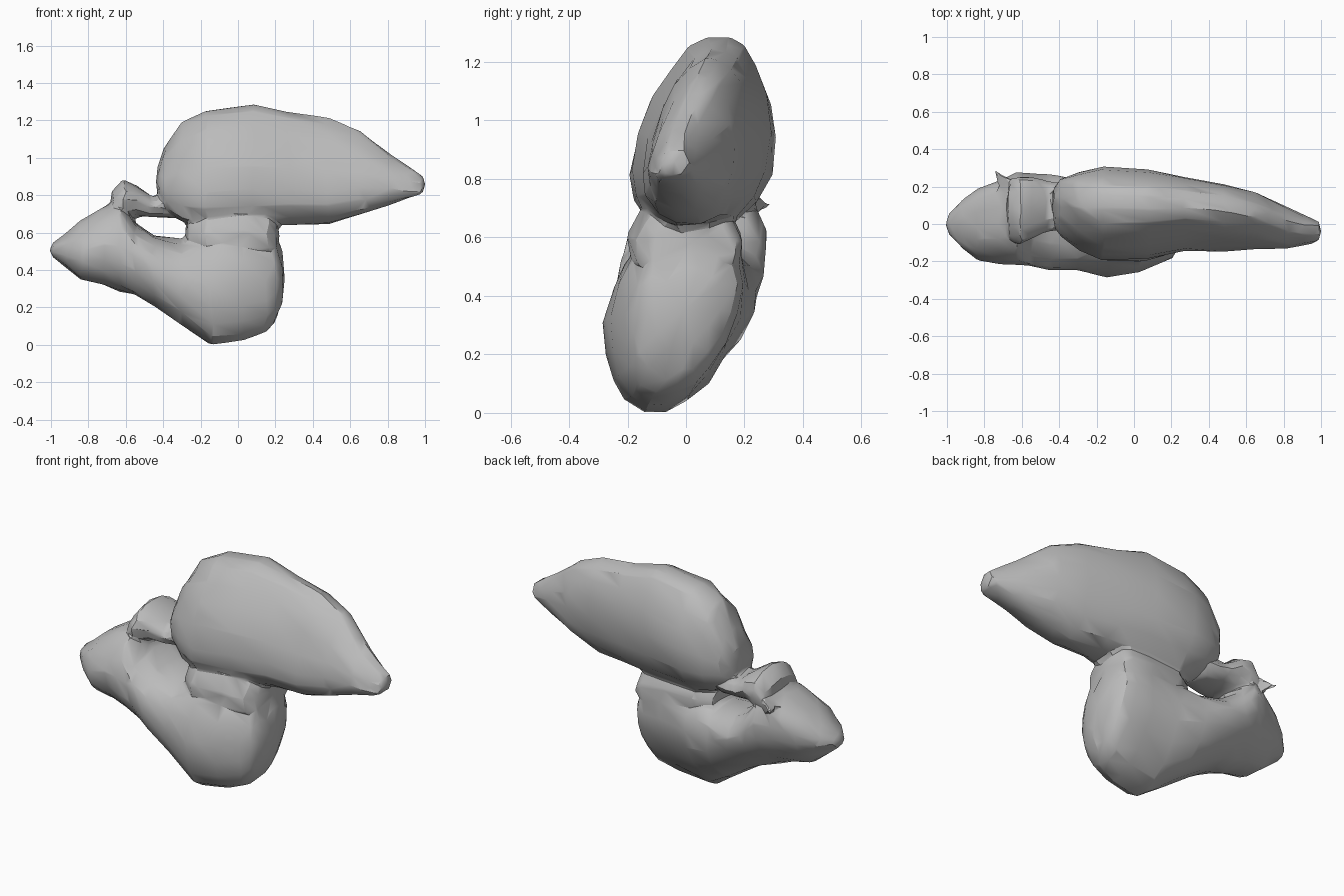
import bpy
import bmesh
import math
import random
from mathutils import Vector

random.seed(4)
default = bpy.data.objects.get("Cube")
if default:
    bpy.data.objects.remove(default, do_unlink=True)

stone = bpy.data.materials.new("grey stone")
stone.use_nodes = True
GREY = (0.5, 0.5, 0.5, 1)
stone.diffuse_color = GREY
stone.node_tree.nodes["Principled BSDF"].inputs["Base Color"].default_value = GREY


def make_object(name, verts, faces):
    mesh = bpy.data.meshes.new(name)
    mesh.from_pydata(verts, [], faces)
    bm = bmesh.new()
    bm.from_mesh(mesh)
    bmesh.ops.recalc_face_normals(bm, faces=bm.faces)
    bm.to_mesh(mesh)
    bm.free()
    mesh.materials.append(stone)
    obj = bpy.data.objects.new(name, mesh)
    bpy.context.collection.objects.link(obj)
    return obj


def loft(name, sections, lean=0.0, egg=0.0, sides=18, power=0.9, rough=0.008):
    """Skin egg-shaped sections (x, z low, z high, y front, y back) along x."""
    verts, faces = [], []
    for x, z0, z1, y0, y1 in sections:
        w, h, cy, cz = (y1 - y0) / 2, (z1 - z0) / 2, (y0 + y1) / 2, (z0 + z1) / 2
        for i in range(sides):
            a = 2 * math.pi * i / sides
            c, s = math.cos(a), math.sin(a)
            v = math.copysign(abs(s) ** power, s)
            u = math.copysign(abs(c) ** power, c) * (1 - egg * v)
            wobble = Vector([random.uniform(-rough, rough) for _ in range(3)])
            verts.append(Vector((x, cy + u * w + lean * v * h, cz + v * h)) + wobble)
    for r in range(len(sections) - 1):
        for i in range(sides):
            j = (i + 1) % sides
            a, b = r * sides, (r + 1) * sides
            faces += [(a + i, b + j, b + i), (a + i, a + j, b + j)]
    # Domed end caps
    for r, step in ((0, -0.015), (len(sections) - 1, 0.015)):
        ring = range(r * sides, (r + 1) * sides)
        verts.append(sum((verts[k] for k in ring), Vector()) / sides + Vector((step, 0, 0)))
        tip = len(verts) - 1
        faces += [(tip, ring[i], ring[(i + 1) % sides]) for i in range(sides)]
    return make_object(name, verts, faces)


# Large upper lobe, tapering to the left end
upper = loft("upper_lobe", [
    (-0.425, 0.79, 0.96, -0.01, 0.20),
    (-0.39, 0.72, 1.05, -0.06, 0.25),
    (-0.30, 0.65, 1.19, -0.12, 0.28),
    (-0.17, 0.62, 1.26, -0.17, 0.30),
    (0.08, 0.625, 1.295, -0.165, 0.29),
    (0.27, 0.64, 1.245, -0.125, 0.255),
    (0.48, 0.64, 1.215, -0.12, 0.21),
    (0.65, 0.69, 1.145, -0.12, 0.17),
    (0.82, 0.755, 1.01, -0.12, 0.09),
    (0.95, 0.79, 0.93, -0.10, 0.03),
    (0.988, 0.81, 0.91, -0.09, 0.01),
], lean=0.15, egg=0.24, power=0.92)

# Lower lobe, rising to a shoulder on the right and deepest under the neck
lower = loft("lower_lobe", [
    (-0.99, 0.47, 0.54, -0.05, 0.05),
    (-0.92, 0.42, 0.59, -0.13, 0.12),
    (-0.84, 0.35, 0.67, -0.19, 0.18),
    (-0.72, 0.32, 0.74, -0.21, 0.23),
    (-0.63, 0.285, 0.78, -0.22, 0.26),
    (-0.55, 0.265, 0.66, -0.23, 0.27),
    (-0.45, 0.21, 0.59, -0.245, 0.25),
    (-0.30, 0.11, 0.57, -0.25, 0.23),
    (-0.14, 0.0, 0.62, -0.28, 0.19),
    (0.03, 0.02, 0.64, -0.255, 0.18),
    (0.15, 0.06, 0.62, -0.21, 0.18),
    (0.20, 0.12, 0.59, -0.18, 0.16),
    (0.235, 0.22, 0.50, -0.12, 0.11),
], lean=0.2, egg=-0.12, power=0.95)

# Bridge that curls from the shoulder to the upper lobe
arm = loft("bridge_arm", [
    (-0.67, 0.62, 0.82, -0.08, 0.24),
    (-0.61, 0.65, 0.88, -0.11, 0.26),
    (-0.55, 0.69, 0.86, -0.08, 0.25),
    (-0.47, 0.68, 0.80, -0.04, 0.23),
    (-0.36, 0.67, 0.80, -0.02, 0.21),
], sides=12)

# Neck between the lobes, wider at its foot
neck = loft("neck", [
    (-0.27, 0.50, 0.68, -0.11, 0.13),
    (-0.17, 0.46, 0.74, -0.19, 0.18),
    (0.03, 0.46, 0.76, -0.20, 0.19),
    (0.16, 0.46, 0.72, -0.17, 0.19),
    (0.205, 0.49, 0.67, -0.12, 0.17),
], sides=12, egg=0.2)

# Thin spur at the back of the shoulder
spur = make_object("back_spur",
                   [(-0.76, 0.30, 0.71), (-0.60, 0.20, 0.79), (-0.60, 0.18, 0.64), (-0.70, 0.10, 0.71)],
                   [(0, 1, 2), (0, 2, 3), (0, 3, 1), (1, 3, 2)])

# Fuse the lobes into one rock with a coarse faceted skin
bpy.ops.object.select_all(action="DESELECT")
for part in (upper, lower, arm, neck, spur):
    part.select_set(True)
bpy.context.view_layer.objects.active = lower
bpy.ops.object.join()
lower.name = "two_lobed_rock"
fuse = lower.modifiers.new("fuse", "REMESH")
fuse.mode = "VOXEL"
fuse.voxel_size = 0.013
soften = lower.modifiers.new("soften", "SMOOTH")
soften.iterations = 2
facets = lower.modifiers.new("facets", "DECIMATE")
facets.ratio = 0.022
for modifier in ("fuse", "soften", "facets"):
    bpy.ops.object.modifier_apply(modifier=modifier)
bpy.ops.object.shade_smooth_by_angle(angle=math.radians(28))
